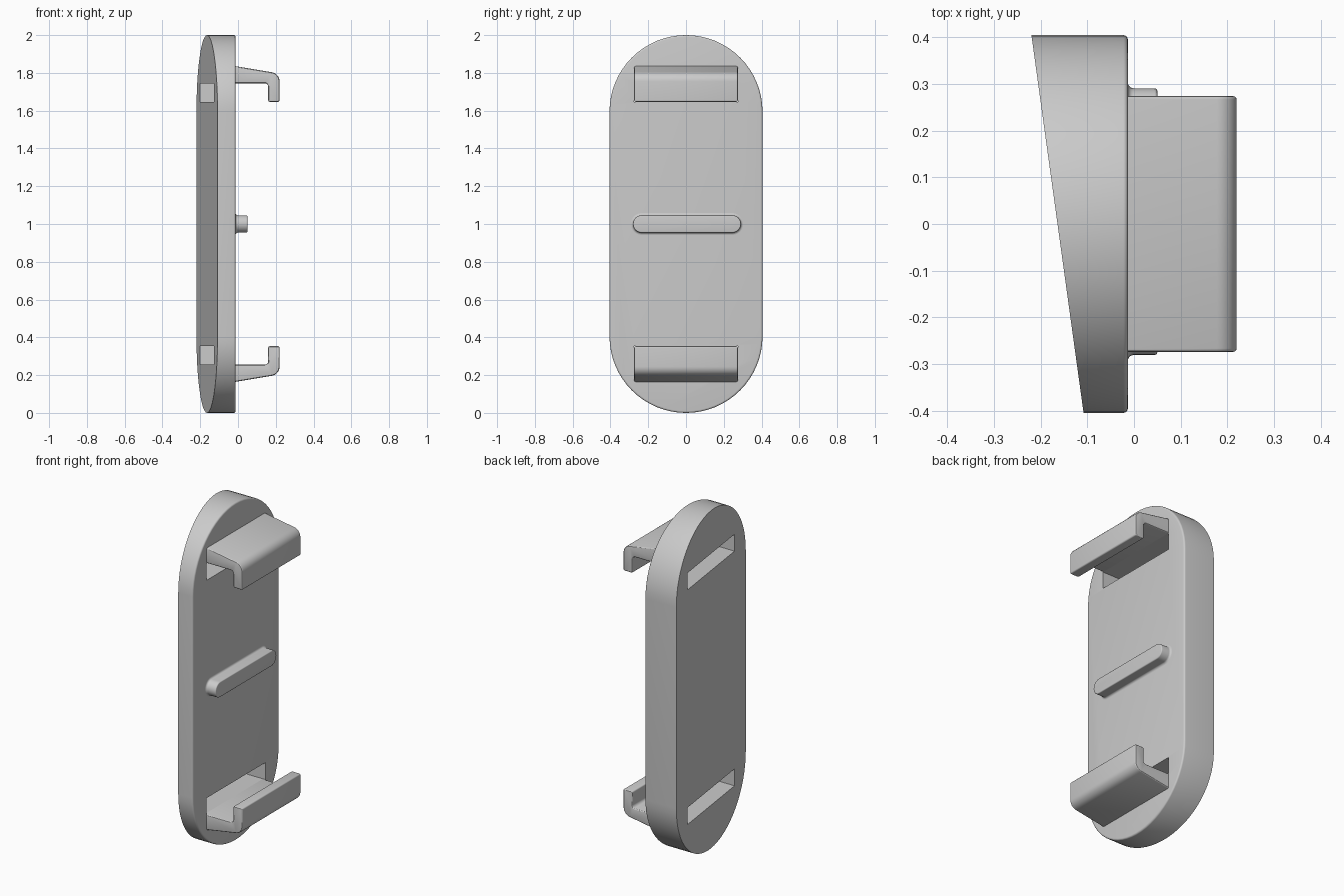
import bpy, bmesh
from math import sin, cos, pi, radians
from mathutils import Vector

if "Cube" in bpy.data.objects:
    bpy.data.objects.remove(bpy.data.objects["Cube"])

grey = bpy.data.materials.new("light grey plastic")
grey.use_nodes = True
grey.diffuse_color = (0.6, 0.6, 0.6, 1)
grey.node_tree.nodes["Principled BSDF"].inputs["Base Color"].default_value = (0.6, 0.6, 0.6, 1)

FACE = -0.013   # x of the flat mounting face
SLOT_HALF = 0.274


def finish(bm, name):
    bmesh.ops.recalc_face_normals(bm, faces=bm.faces)
    mesh = bpy.data.meshes.new(name)
    bm.to_mesh(mesh)
    bm.free()
    ob = bpy.data.objects.new(name, mesh)
    bpy.context.collection.objects.link(ob)
    mesh.materials.append(grey)
    return ob


def select(ob):
    bpy.ops.object.select_all(action='DESELECT')
    ob.select_set(True)
    bpy.context.view_layer.objects.active = ob


def smooth(ob):
    select(ob)
    bpy.ops.object.shade_smooth_by_angle(angle=radians(30))


def stadium(half_y, half_z, steps=32):
    """Rounded outline in y and z, long along the greater half size."""
    r = min(half_y, half_z)
    pts = []
    for i in range(2 * steps + 2):
        a = pi * (i - (i > steps)) / steps
        upper = 1 if i <= steps else -1
        if half_z > half_y:
            pts.append((r * cos(a), r * sin(a) + upper * (half_z - r)))
        else:
            pts.append((r * sin(a) + upper * (half_y - r), -r * cos(a)))
    return pts


def loft(rings, name):
    bm = bmesh.new()
    loops = [[bm.verts.new(p) for p in ring] for ring in rings]
    n = len(loops[0])
    for a, b in zip(loops, loops[1:]):
        for i in range(n):
            j = (i + 1) % n
            bm.faces.new((a[i], a[j], b[j], b[i]))
    bm.faces.new(loops[0])
    bm.faces.new(loops[-1])
    return finish(bm, name)


def round_corners(corners, steps=8):
    """Fillet each (x, z, radius) corner of a closed profile."""
    out = []
    for i, (x, z, r) in enumerate(corners):
        p = Vector((x, z))
        if r == 0:
            out.append(p)
            continue
        d1 = (Vector(corners[i - 1][:2]) - p).normalized()
        d2 = (Vector(corners[(i + 1) % len(corners)][:2]) - p).normalized()
        half = d1.angle(d2) / 2
        mid = p + (d1 + d2).normalized() * (r / sin(half))
        t = r * cos(half) / sin(half)
        s = (p + d1 * t - mid).normalized()
        e = (p + d2 * t - mid).normalized()
        out += [mid + s.slerp(e, k / steps) * r for k in range(steps + 1)]
    return out


# Wedge plate: slanted back, softened rim on the mounting face
rim = 0.01
rings = [[(-0.164 - 0.138 * y, y, z + 1) for y, z in stadium(0.405, 1)]]
for k in range(5):
    a = pi / 2 * k / 4
    inset = rim * (1 - cos(a))
    rings.append([(FACE - rim + rim * sin(a), y, z + 1)
                  for y, z in stadium(0.405 - inset, 1 - inset)])
plate = loft(rings, "wedge_plate")

# Two slots through the plate, one by each hook
for side in (1, -1):
    bpy.ops.mesh.primitive_cube_add(size=1, location=(-0.1, 0, 1 + side * 0.695))
    cutter = bpy.context.object
    cutter.name = "slot_cutter"
    cutter.hide_render = True
    cutter.scale = (0.6, 2 * SLOT_HALF, 0.1)
    select(plate)
    mod = plate.modifiers.new("slot", 'BOOLEAN')
    mod.operation = 'DIFFERENCE'
    mod.solver = 'EXACT'
    mod.object = cutter
    bpy.ops.object.modifier_apply(modifier=mod.name)
    bpy.data.objects.remove(cutter)
smooth(plate)

# Hooks: filleted L profile extruded sideways, mirrored about mid height
profile = round_corners([
    (FACE - 0.015, 0.838, 0), (FACE - 0.015, 0.745, 0), (0.16, 0.745, 0.018),
    (0.16, 0.647, 0.008), (0.22, 0.647, 0.008), (0.22, 0.797, 0.05)])
for side, name in ((1, "upper_hook"), (-1, "lower_hook")):
    bm = bmesh.new()
    face = bm.faces.new([bm.verts.new((p.x, -SLOT_HALF, 1 + side * p.y)) for p in profile])
    ext = bmesh.ops.extrude_face_region(bm, geom=[face], use_keep_orig=True)
    moved = [g for g in ext["geom"] if isinstance(g, bmesh.types.BMVert)]
    bmesh.ops.translate(bm, verts=moved, vec=(0, 2 * SLOT_HALF, 0))
    bmesh.ops.recalc_face_normals(bm, faces=bm.faces)
    ends = [e for e in bm.edges
            if abs(e.verts[0].co.y - e.verts[1].co.y) < 1e-5
            and max(v.co.x for v in e.verts) > FACE]
    bmesh.ops.bevel(bm, geom=ends, offset=0.007, segments=3, profile=0.5,
                    affect='EDGES', clamp_overlap=False)
    smooth(finish(bm, name))

# Locating rib: concave fillet at the foot, softened top edge
levels = [(FACE - 0.01, 0.012)]
for k in range(6):
    a = pi / 2 * k / 5
    levels.append((FACE + 0.012 * (1 - cos(a)), 0.012 * (1 - sin(a))))
for k in range(5):
    a = pi / 2 * k / 4
    levels.append((0.044 + 0.006 * sin(a), -0.006 * (1 - cos(a))))
rib = loft([[(x, y + 0.005, z + 1) for y, z in stadium(0.286 + g, 0.046 + g, 12)]
            for x, g in levels], "locating_rib")
smooth(rib)
